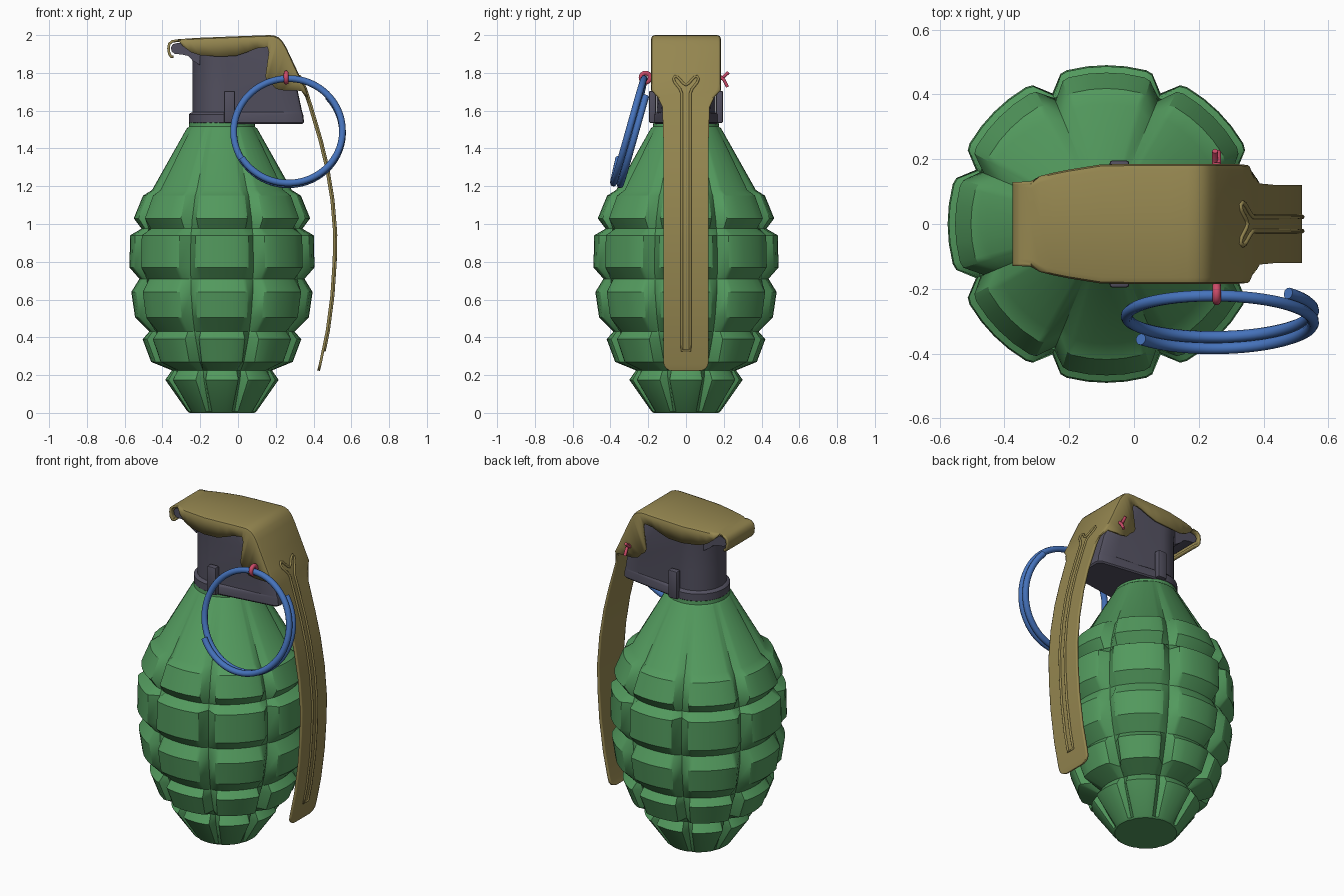
import bpy, bmesh, math
from mathutils import Vector

if "Cube" in bpy.data.objects:
    bpy.data.objects.remove(bpy.data.objects["Cube"])


def material(name, rgb):
    m = bpy.data.materials.new(name)
    m.diffuse_color = (*rgb, 1)
    m.use_nodes = True
    m.node_tree.nodes["Principled BSDF"].inputs["Base Color"].default_value = m.diffuse_color
    return m


GREEN = material("green_paint", (0.085, 0.32, 0.11))
OLIVE = material("olive_metal", (0.30, 0.24, 0.08))
DARK = material("dark_metal", (0.085, 0.08, 0.115))
BLUE = material("blue_wire", (0.06, 0.17, 0.50))
RED = material("red_wire", (0.60, 0.07, 0.14))


def finish(bm, name, mat, angle=35, recalc=True):
    if recalc:
        bmesh.ops.recalc_face_normals(bm, faces=bm.faces)
    me = bpy.data.meshes.new(name)
    bm.to_mesh(me)
    bm.free()
    ob = bpy.data.objects.new(name, me)
    bpy.context.collection.objects.link(ob)
    me.materials.append(mat)
    bpy.ops.object.select_all(action='DESELECT')
    ob.select_set(True)
    bpy.context.view_layer.objects.active = ob
    bpy.ops.object.shade_smooth_by_angle(angle=math.radians(angle))
    return ob


def loft(rings, name, mat, angle=35):
    """Closed rings stacked into a capped solid."""
    bm = bmesh.new()
    vs = [[bm.verts.new(p) for p in ring] for ring in rings]
    n = len(vs[0])
    for a, b in zip(vs, vs[1:]):
        for j in range(n):
            bm.faces.new((a[j], a[(j + 1) % n], b[(j + 1) % n], b[j]))
    bm.faces.new(vs[0][::-1])
    bm.faces.new(vs[-1])
    return finish(bm, name, mat, angle)


def wire(name, pts, radius, mat, cyclic=False):
    cu = bpy.data.curves.new(name, 'CURVE')
    cu.dimensions = '3D'
    cu.bevel_depth = radius
    cu.bevel_resolution = 3
    cu.use_fill_caps = True
    sp = cu.splines.new('POLY')
    sp.points.add(len(pts) - 1)
    for p, q in zip(sp.points, pts):
        p.co = (*q, 1)
    sp.use_cyclic_u = cyclic
    sp.use_smooth = True
    ob = bpy.data.objects.new(name, cu)
    bpy.context.collection.objects.link(ob)
    cu.materials.append(mat)
    return ob


def box(name, lo, hi, mat, bevel=0.008):
    bm = bmesh.new()
    bmesh.ops.create_cube(bm, size=1)
    for v in bm.verts:
        v.co = [(l + h) / 2 + c * (h - l) for l, h, c in zip(lo, hi, v.co)]
    bmesh.ops.bevel(bm, geom=bm.edges[:], offset=bevel, segments=2, affect='EDGES', profile=0.5)
    return finish(bm, name, mat)


# Segmented body: (height, lobe radius, groove radius)
CX = -0.085
PROFILE = [(0, .172, .168), (.008, .183, .176), (.175, .30, .25), (.225, .265, .26), (.27, .375, .305),
           (.39, .42, .362), (.43, .385, .378), (.505, .46, .402), (.64, .48, .428),
           (.71, .437, .43), (.77, .49, .436), (.94, .486, .43), (.975, .426, .42),
           (1.03, .467, .41), (1.15, .418, .37), (1.18, .37, .347), (1.505, .187, .183),
           (1.515, .175, .175), (1.545, .172, .172)]
LOBE = [(-22.5, 0), (-17, .9), (-14.5, 1), (-7, 1), (0, 1), (7, 1), (14.5, 1), (17, .9)]
rings = []
for z, rl, rg in PROFILE:
    ring = []
    for k in range(8):
        for off, w in LOBE:
            a, r = math.radians(45 * k + off), rg + (rl - rg) * w
            ring.append((CX + r * math.cos(a), r * math.sin(a), z))
    rings.append(ring)
loft(rings, "segmented_body", GREEN, 32)


# Fuze head: round at the back, tapering to a wedge under the lever
def head_ring(z, r, xr, wr):
    pts = [(CX + r * math.cos(a), r * math.sin(a), z)
           for a in (math.radians(80 + 200 * i / 20) for i in range(21))]
    right = [(xr - .10, wr + .012), (xr - .02, wr), (xr - .004, wr - .012), (xr, wr - .03)]
    return pts + [(x, -y, z) for x, y in right] + [(x, y, z) for x, y in right[::-1]]


loft([head_ring(*s) for s in [
    (1.53, .168, .342, .11), (1.538, .175, .35, .115), (1.58, .175, .345, .115),
    (1.588, .168, .342, .115), (1.592, .156, .34, .115), (1.71, .156, .315, .125),
    (1.85, .156, .235, .14), (1.90, .16, .20, .14), (1.955, .16, .17, .14)]],
    "fuze_head", DARK)
for side, y in (("front", -.177), ("back", .177)):
    box(side + "_boss", (-.075, y - .019, 1.535), (-.015, y + .019, 1.705), DARK)

# Hinge lug sticking out at the back of the head
lug = [(-.20, 1.84), (-.24, 1.865), (-.265, 1.89), (-.30, 1.898), (-.335, 1.90), (-.352, 1.915),
       (-.355, 1.935), (-.345, 1.952), (-.32, 1.958), (-.20, 1.965)]
loft([[(x, y, z) for x, z in lug] for y in (-.115, .115)], "hinge_lug", DARK)

# Lever stations: x, z, half width, lower edge of the side skirt (None where flat)
STATIONS = [
    (-.342, 1.878, .125, None), (-.358, 1.88, .13, None), (-.371, 1.90, .13, None),
    (-.375, 1.93, .13, None), (-.37, 1.957, .13, None), (-.352, 1.973, .13, None),
    (-.318, 1.978, .132, None), (-.29, 1.98, .148, (-.29, 1.94)), (-.25, 1.983, .158, (-.25, 1.91)),
    (-.20, 1.986, .168, (-.20, 1.893)), (-.10, 1.99, .184, (-.10, 1.886)),
    (0, 1.994, .185, (-.01, 1.89)), (.06, 1.996, .185, (.05, 1.91)), (.11, 1.998, .185, (.10, 1.93)),
    (.165, 2.0, .185, (.155, 1.937)), (.19, 1.998, .185, (.163, 1.91)), (.215, 1.988, .185, (.145, 1.78)),
    (.235, 1.968, .185, (.155, 1.757)), (.255, 1.935, .185, (.18, 1.74)), (.30, 1.84, .185, (.20, 1.716)),
    (.335, 1.765, .185, (.24, 1.708)), (.36, 1.71, .182, (.335, 1.705)), (.372, 1.67, .15, None),
    (.388, 1.62, .125, None), (.44, 1.445, .12, None), (.475, 1.30, .12, None),
    (.503, 1.13, .12, None), (.518, .95, .12, None), (.515, .80, .12, None),
    (.503, .62, .12, None), (.478, .43, .12, None), (.447, .28, .12, None),
    (.441, .252, .117, None), (.437, .235, .106, None), (.434, .226, .09, None), (.433, .222, .07, None)]
bm = bmesh.new()
rows = []
for x, z, w, low in STATIONS:
    if low:
        d = Vector((low[0] - x, 0, low[1] - z))
        t = d.normalized() * min(.02, d.length * .4)
        half = [(low[0], w, low[1]), (x + t.x, w, z + t.z),
                (x + t.x * .3, w - .005, z + t.z * .3), (x, w - .02, z)]
    else:
        half = [(x, w - o, z) for o in (0, .008, .014, .022)]
    row = half + [(x, 0, z)] + [(a, -b, c) for a, b, c in half[::-1]]
    rows.append([bm.verts.new(p) for p in row])
for a, b in zip(rows, rows[1:]):
    for j in range(len(a) - 1):
        bm.faces.new((a[j], a[j + 1], b[j + 1], b[j]))
lever = finish(bm, "safety_lever", OLIVE, 40, recalc=False)
sol = lever.modifiers.new("thickness", 'SOLIDIFY')
sol.thickness = .014
sol.offset = -1


# Raised forked rib pressed into the lever
def lever_x(z):
    path = STATIONS[16:]
    for p, q in zip(path, path[1:]):
        if q[1] <= z <= p[1]:
            return p[0] + (q[0] - p[0]) * (p[1] - z) / (p[1] - q[1])


side = [(.022, .33 + 1.36 * i / 40) for i in range(41)] + [
    (.032, 1.715), (.06, 1.75), (.066, 1.768), (.058, 1.782), (.042, 1.776), (.015, 1.745)]
outline = side + [(0, 1.735)] + [(-y, z) for y, z in side[::-1]]
wire("lever_rib", [(lever_x(z) + .001, y, z) for y, z in outline], .007, OLIVE, True)

# Pull ring: one and a half turns of wire, hanging tilted outwards
tilt = math.radians(14.5)
up = Vector((0, math.sin(tilt), math.cos(tilt)))
out = Vector((0, math.cos(tilt), -math.sin(tilt)))
centre = Vector((.265, -.29, 1.49))
coil = []
for i in range(121):
    t = i / 120
    a = math.radians(43 - 551 * t)
    coil.append(centre + .288 * (math.cos(a) * Vector((1, 0, 0)) + math.sin(a) * up)
                + out * (.028 - .056 * t))
wire("pull_ring", coil, .018, BLUE)

# Split pin: eye, shaft and spread tails
eye = [(.255, -.214 + .024 * math.cos(a), 1.775 + .024 * math.sin(a))
       for a in (math.tau * i / 24 for i in range(24))]
wire("pin_eye", eye, .013, RED, True)
wire("pin_shaft", [(.255, -.192, 1.775), (.255, .19, 1.775)], .013, RED)
wire("pin_tail_upper", [(.25, .17, 1.765), (.25, .195, 1.775), (.25, .225, 1.803)], .009, RED)
wire("pin_tail_lower", [(.26, .17, 1.785), (.26, .20, 1.765), (.26, .22, 1.725)], .009, RED)
